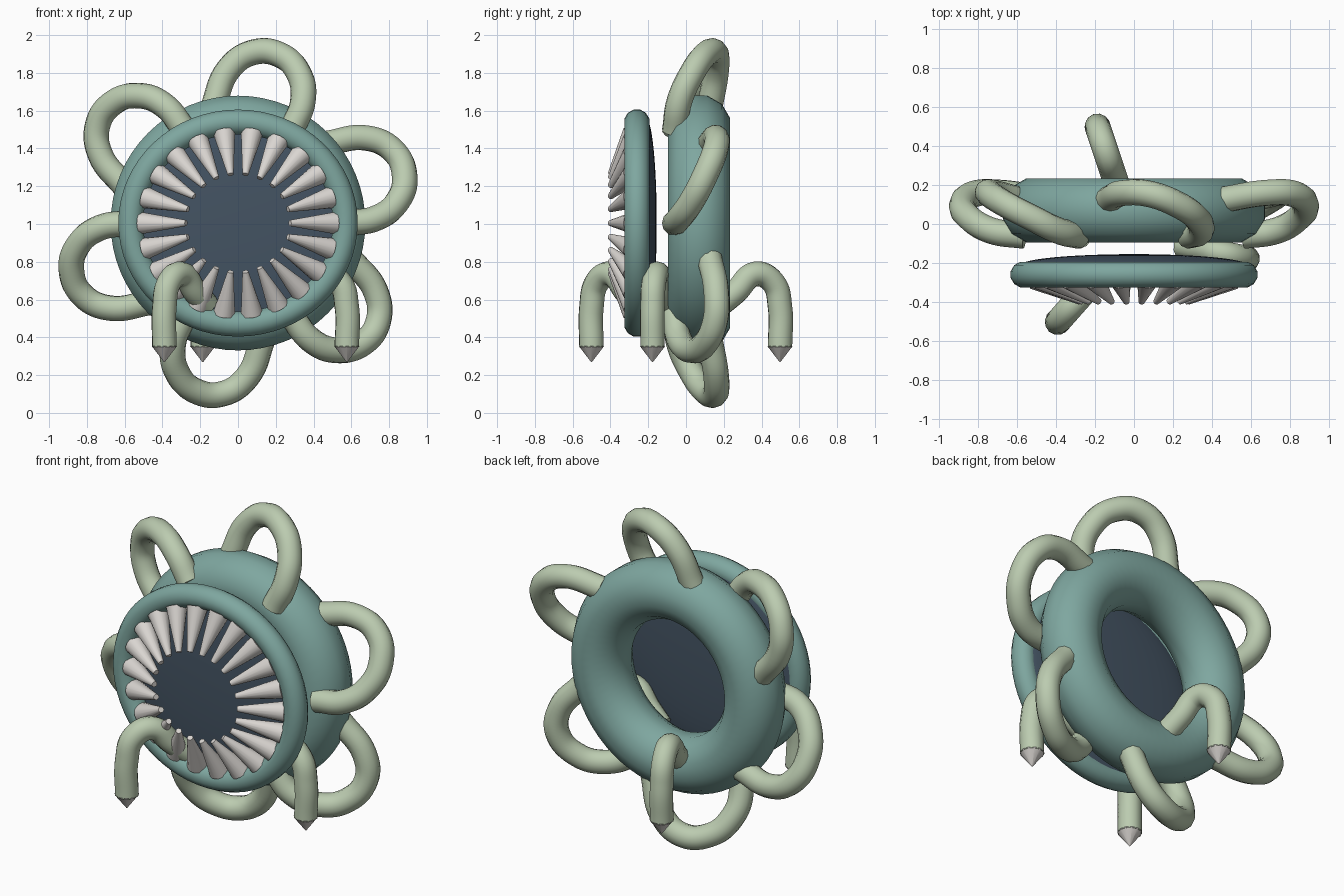
import bpy, bmesh, math
from mathutils import Vector

if "Cube" in bpy.data.objects:
    bpy.data.objects.remove(bpy.data.objects["Cube"])

ZC = 1.005  # height of the ring centre


def material(name, color):
    m = bpy.data.materials.new(name)
    m.diffuse_color = (*color, 1)
    m.use_nodes = True
    m.node_tree.nodes["Principled BSDF"].inputs["Base Color"].default_value = m.diffuse_color
    return m


TEAL = material("teal skin", (0.21, 0.385, 0.35))
PALE = material("pale green tentacle", (0.50, 0.60, 0.435))
BONE = material("bone", (0.70, 0.67, 0.64))
DARK = material("dark slate", (0.058, 0.088, 0.125))


def finish(obj, mat, angle=50):
    obj.data.materials.clear()
    obj.data.materials.append(mat)
    bpy.ops.object.select_all(action='DESELECT')
    obj.select_set(True)
    bpy.context.view_layer.objects.active = obj
    bpy.ops.object.shade_smooth_by_angle(angle=math.radians(angle))


def mesh_object(name, bm, mat, angle=50):
    bmesh.ops.recalc_face_normals(bm, faces=bm.faces)
    me = bpy.data.meshes.new(name)
    bm.to_mesh(me)
    bm.free()
    obj = bpy.data.objects.new(name, me)
    bpy.context.collection.objects.link(obj)
    finish(obj, mat, angle)


def ring(name, rx, rz, minor, y, mat, n=64, m=12):
    """Upright elliptical ring with a twelve-sided section."""
    bm = bmesh.new()
    loops = []
    for i in range(n):
        a = 2 * math.pi * i / n
        loop = []
        for j in range(m):
            b = 2 * math.pi * (j + 0.5) / m
            d = minor * math.cos(b)
            loop.append(bm.verts.new(((rx + d) * math.cos(a), y + minor * math.sin(b),
                                      ZC + (rz + d) * math.sin(a))))
        loops.append(loop)
    for i in range(n):
        p, q = loops[i], loops[(i + 1) % n]
        for j in range(m):
            k = (j + 1) % m
            bm.faces.new((p[j], p[k], q[k], q[j]))
    mesh_object(name, bm, mat)


def tube(name, points, radius, mat):
    """Round tube through the given points."""
    cu = bpy.data.curves.new(name, 'CURVE')
    cu.dimensions = '3D'
    cu.resolution_u = 8
    cu.bevel_depth = radius
    cu.bevel_resolution = 4
    cu.use_fill_caps = True
    sp = cu.splines.new('BEZIER')
    sp.bezier_points.add(len(points) - 1)
    for bp, p in zip(sp.bezier_points, points):
        bp.co = p
        bp.handle_left_type = bp.handle_right_type = 'AUTO'
    obj = bpy.data.objects.new(name, cu)
    bpy.context.collection.objects.link(obj)
    bpy.ops.object.select_all(action='DESELECT')
    obj.select_set(True)
    bpy.context.view_layer.objects.active = obj
    bpy.ops.object.convert(target='MESH')
    finish(bpy.context.view_layer.objects.active, mat)


def cone(bm, base, tip, r1, r2, sides):
    """Capped cone from base to tip."""
    d = tip - base
    mat = d.to_track_quat('Z', 'Y').to_matrix().to_4x4()
    mat.translation = (base + tip) / 2
    bmesh.ops.create_cone(bm, cap_ends=True, segments=sides, radius1=r1,
                          radius2=r2, depth=d.length, matrix=mat)


# Body ring behind and lip ring in front
ring("body_ring", 0.51, 0.51, 0.17, 0.07, TEAL)
ring("mouth_lip", 0.568, 0.535, 0.068, -0.26, TEAL)

# Lens-shaped mouth plate
bm = bmesh.new()
bmesh.ops.create_uvsphere(bm, u_segments=48, v_segments=24, radius=1)
for v in bm.verts:
    x, y, z = v.co
    v.co = (0.58 * x, -0.21 + 0.055 * z, ZC + 0.55 * y)
mesh_object("mouth_plate", bm, DARK, 80)

# Teeth leaning inward and forward around the lip
bm = bmesh.new()
TEETH = 22
for i in range(TEETH):
    a = 2 * math.pi * i / TEETH
    c, s = math.cos(a), math.sin(a)
    cone(bm, Vector((0.51 * c, -0.28, ZC + 0.48 * s)),
         Vector((0.275 * c, -0.40, ZC + 0.26 * s)), 0.058, 0.016, 16)
mesh_object("teeth", bm, BONE)

# Looping tentacles: (x, y, height above centre), turned in steps of 60 degrees
LOOP = [(0.56, -0.06, 0.0), (0.73, -0.035, 0.025), (0.845, 0.03, 0.115), (0.882, 0.10, 0.25),
        (0.82, 0.155, 0.385), (0.68, 0.16, 0.45), (0.46, 0.125, 0.42)]
for k in range(6):
    c, s = math.cos(k * math.pi / 3), math.sin(k * math.pi / 3)
    tube(f"loop_tentacle_{k + 1}",
         [(x * c - h * s, y, ZC + x * s + h * c) for x, y, h in LOOP], 0.068, PALE)

# Hanging tentacles with claws: (distance from axis, height)
HANG = [(0.25, 0.57), (0.34, 0.64), (0.45, 0.735), (0.55, 0.69), (0.588, 0.56), (0.588, 0.35)]
for k in range(3):
    a = math.radians(108.5 + 120 * k)
    c, s = math.cos(a), math.sin(a)
    tube(f"hanging_tentacle_{k + 1}", [(r * c, -0.06 + r * s, z) for r, z in HANG], 0.066, PALE)
    bm = bmesh.new()
    x, y = 0.588 * c, -0.06 + 0.588 * s
    cone(bm, Vector((x, y, 0.355)), Vector((x, y, 0.27)), 0.068, 0.003, 12)
    mesh_object(f"claw_{k + 1}", bm, BONE)
